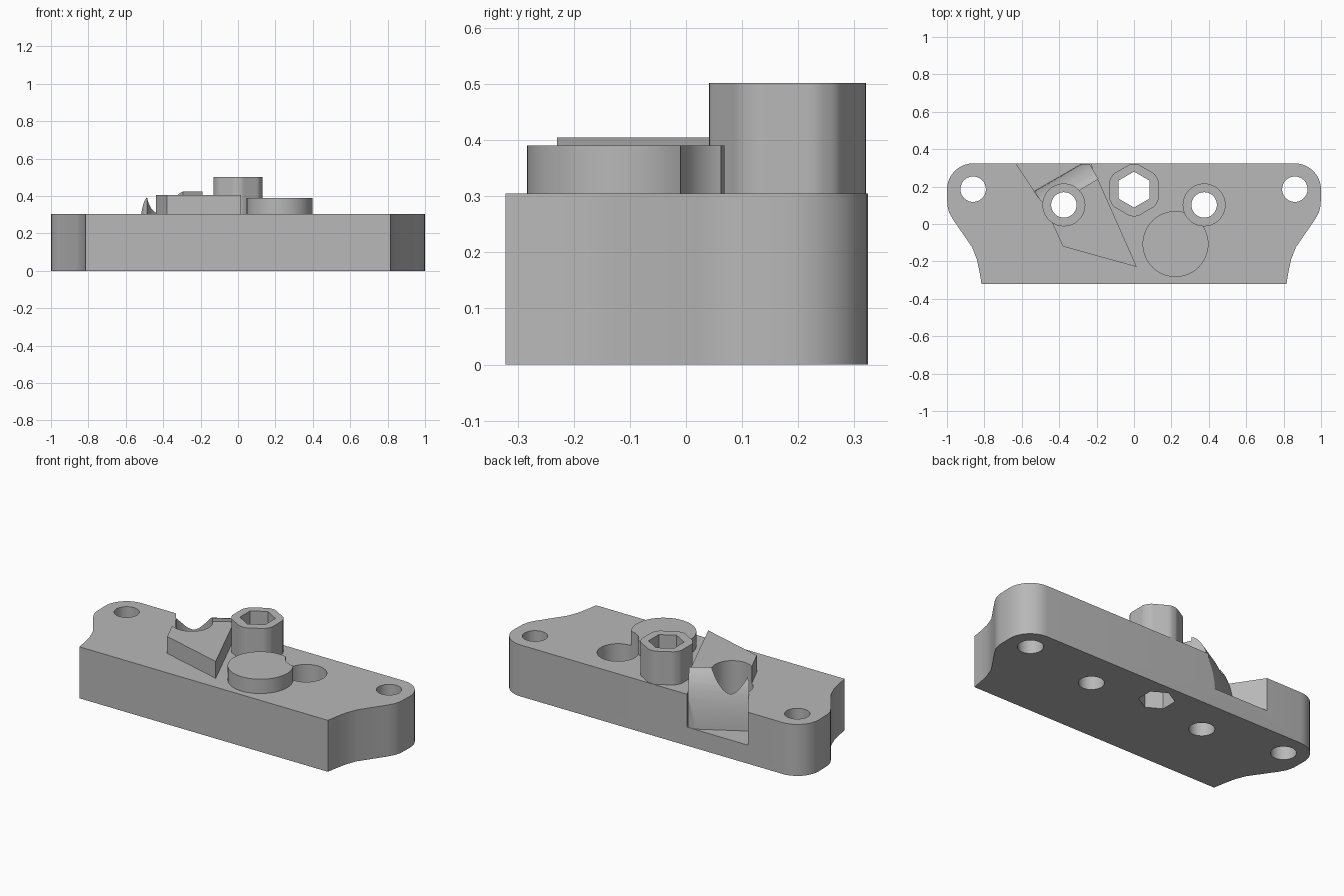
import bpy, bmesh, math
from mathutils import Vector

if "Cube" in bpy.data.objects:
    bpy.data.objects.remove(bpy.data.objects["Cube"])

grey = bpy.data.materials.new("plain grey")
grey.use_nodes = True
grey.diffuse_color = (0.48, 0.48, 0.48, 1)
grey.node_tree.nodes["Principled BSDF"].inputs["Base Color"].default_value = (0.48, 0.48, 0.48, 1)


def sweep(name, ring, offset):
    """Solid made by extruding a closed 3D ring along an offset."""
    bm = bmesh.new()
    face = bm.faces.new([bm.verts.new(p) for p in ring])
    new = bmesh.ops.extrude_face_region(bm, geom=[face])["geom"]
    moved = [v for v in new if isinstance(v, bmesh.types.BMVert)]
    bmesh.ops.translate(bm, verts=moved, vec=Vector(offset))
    bmesh.ops.recalc_face_normals(bm, faces=bm.faces)
    mesh = bpy.data.meshes.new(name)
    bm.to_mesh(mesh)
    bm.free()
    mesh.materials.append(grey)
    obj = bpy.data.objects.new(name, mesh)
    bpy.context.collection.objects.link(obj)
    return obj


def prism(name, outline, low, high):
    return sweep(name, [(x, y, low) for x, y in outline], (0, 0, high - low))


def circle(x, y, radius, sides=48, turn=0):
    angles = [turn + math.tau * i / sides for i in range(sides)]
    return [(x + radius * math.cos(a), y + radius * math.sin(a)) for a in angles]


def combine(target, tool, operation):
    """Apply a boolean and discard the tool."""
    mod = target.modifiers.new(operation, 'BOOLEAN')
    mod.operation, mod.solver, mod.object = operation, 'EXACT', tool
    bpy.context.view_layer.update()
    graph = bpy.context.evaluated_depsgraph_get()
    mesh = bpy.data.meshes.new_from_object(target.evaluated_get(graph))
    target.modifiers.clear()
    target.data = mesh
    bpy.data.objects.remove(tool)


# Base plate: right half outline, mirrored to the left
half = [(0.815, -0.322), (0.825, -0.26), (0.84, -0.19), (0.865, -0.125),
        (0.965, 0.02), (0.988, 0.06), (0.998, 0.1)]
half += [(0.86 + 0.14 * math.cos(a), 0.184 + 0.14 * math.sin(a))
         for a in [math.pi / 2 * i / 10 for i in range(11)]]
outline = half + [(-x, y) for x, y in reversed(half)]
body = prism("mounting_block", outline, 0, 0.305)

# Notch in the rear edge
notch = prism("notch", [(-0.5, 0.125), (-0.21, 0.27), (-0.24, 0.34), (-0.643, 0.34)], 0.11, 0.6)
combine(body, notch, 'DIFFERENCE')

# Curved ramp dropping into the notch
along = Vector((-0.5, 0.866, 0))
across = Vector((-0.866, -0.5, 0))
profile = [(0.30, 0.425), (0.315, 0.42), (0.33, 0.41), (0.345, 0.394), (0.36, 0.372),
           (0.373, 0.35), (0.385, 0.32), (0.396, 0.285), (0.405, 0.245),
           (0.412, 0.2), (0.417, 0.15), (0.419, 0.1), (0.30, 0.1)]
ramp = sweep("ramp", [along * d + Vector((0, 0, z)) - across * 0.2 for d, z in profile], across)
footprint = [(-0.19, 0.24), (-0.44, 0.09), (-0.5, 0.125), (-0.63, 0.3215), (-0.237, 0.3215)]
combine(ramp, prism("ramp_limit", footprint, 0, 0.6), 'INTERSECT')
combine(body, ramp, 'UNION')

# Raised wedge and round disc
wedge = [(0.015, -0.23), (-0.38, -0.12), (-0.48, 0.1), (-0.195, 0.245)]
combine(body, prism("wedge", wedge, 0.2, 0.405), 'UNION')
combine(body, prism("disc", circle(0.222, -0.107, 0.176, 64), 0.2, 0.39), 'UNION')

# Hexagonal boss with rounded corners
boss = []
for i in range(96):
    a = math.tau * i / 96
    nearest = (a + math.pi / 6) % (math.pi / 3) - math.pi / 6
    r = min(0.14, 0.131 / math.cos(nearest))
    boss.append((r * math.cos(a), 0.181 + r * math.sin(a)))
combine(body, prism("boss", boss, 0.2, 0.502), 'UNION')

# Through holes, counterbores and hex socket
for side in (-1, 1):
    combine(body, prism("end_hole", circle(side * 0.86, 0.186, 0.068), -0.1, 0.6), 'DIFFERENCE')
    combine(body, prism("screw_hole", circle(side * 0.375, 0.102, 0.068), -0.1, 0.6), 'DIFFERENCE')
    combine(body, prism("counterbore", circle(side * 0.375, 0.102, 0.112), 0.12, 0.6), 'DIFFERENCE')
combine(body, prism("socket", circle(0, 0.184, 0.096, 6, math.pi / 6), -0.1, 0.6), 'DIFFERENCE')

# Smooth the curved walls, keep the edges sharp
bpy.ops.object.select_all(action='DESELECT')
body.select_set(True)
bpy.context.view_layer.objects.active = body
bpy.ops.object.shade_smooth_by_angle(angle=math.radians(25))
